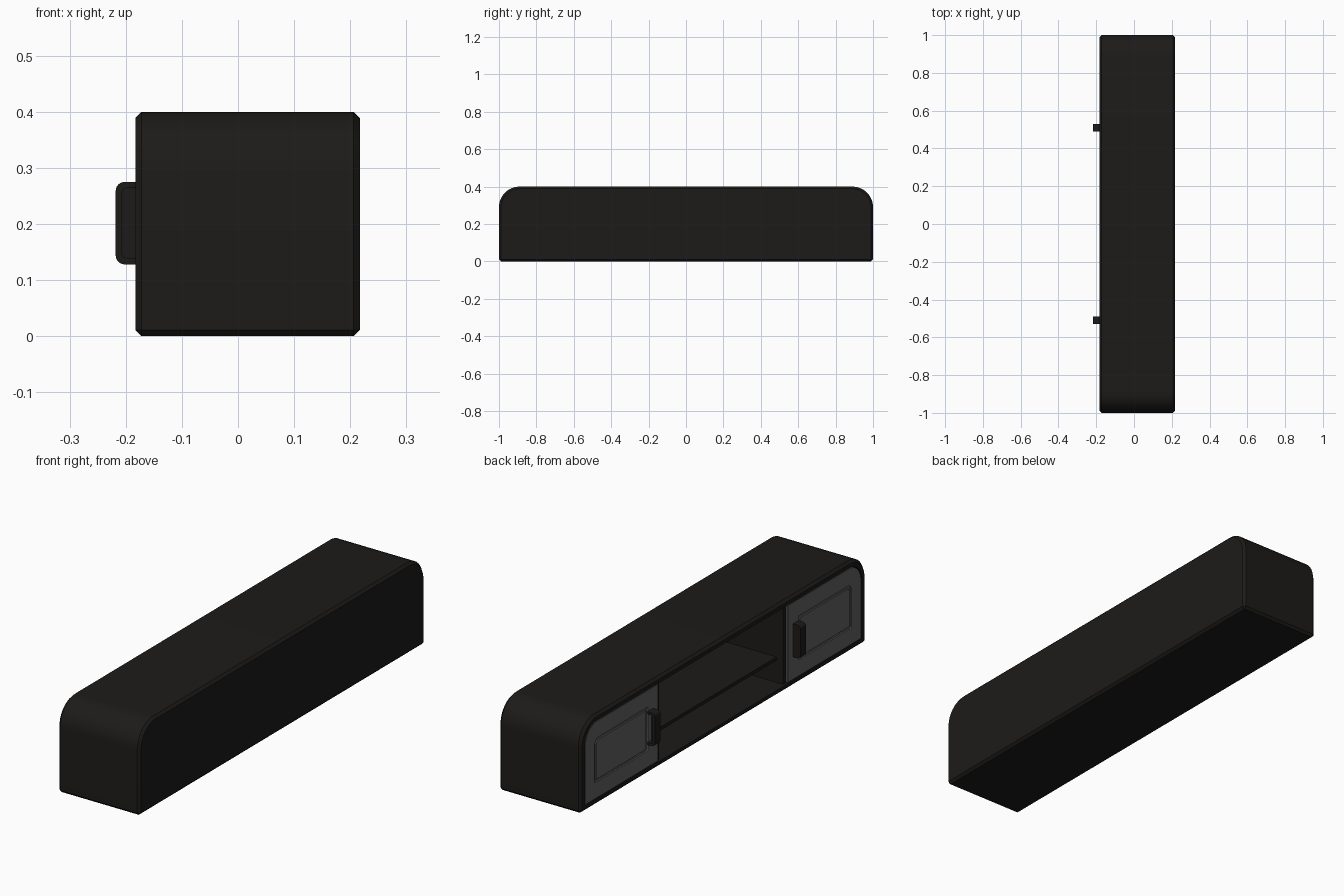
import bpy, bmesh
from math import pi, cos, sin, radians

if "Cube" in bpy.data.objects:
    bpy.data.objects.remove(bpy.data.objects["Cube"])


def material(name, c):
    m = bpy.data.materials.new(name)
    m.diffuse_color = (c[0], c[1], c[2], 1)
    m.use_nodes = True
    m.node_tree.nodes["Principled BSDF"].inputs["Base Color"].default_value = m.diffuse_color
    return m


BLACK = material("black_finish", (0.012, 0.011, 0.010))
GREY = material("grey_door", (0.12, 0.12, 0.12))


def rounded(a0, a1, b0, b1, bl=0, br=0, tr=0, tl=0, n=10):
    """Rectangle outline with one radius per corner."""
    pts = []
    for ca, cb, sa, sb, r, start in ((a0, b0, 1, 1, bl, pi), (a1, b0, -1, 1, br, 1.5 * pi),
                                     (a1, b1, -1, -1, tr, 0), (a0, b1, 1, -1, tl, pi / 2)):
        for i in range(n + 1 if r else 1):
            t = start + pi / 2 * i / n
            pts.append((ca + sa * r + r * cos(t), cb + sb * r + r * sin(t)))
    return pts


def prism(name, pts, d0, d1, axis='x', side=1, mat=BLACK, bevel=0):
    """Extrude an outline along x (points y,z) or along y (points x,z)."""
    bm = bmesh.new()
    put = (lambda p, d: (d, side * p[0], p[1])) if axis == 'x' else (lambda p, d: (p[0], side * d, p[1]))
    lo = [bm.verts.new(put(p, d0)) for p in pts]
    hi = [bm.verts.new(put(p, d1)) for p in pts]
    bm.faces.new(lo)
    bm.faces.new(hi)
    for i in range(len(pts)):
        j = (i + 1) % len(pts)
        bm.faces.new((lo[i], lo[j], hi[j], hi[i]))
    bmesh.ops.recalc_face_normals(bm, faces=bm.faces)
    if bevel:
        sharp = [e for e in bm.edges if e.calc_face_angle(0) > radians(40)]
        bmesh.ops.bevel(bm, geom=sharp, offset=bevel, segments=1, profile=0.5, affect='EDGES')
    me = bpy.data.meshes.new(name)
    bm.to_mesh(me)
    bm.free()
    me.materials.append(mat)
    ob = bpy.data.objects.new(name, me)
    bpy.context.collection.objects.link(ob)
    return ob


def select(ob):
    bpy.ops.object.select_all(action='DESELECT')
    ob.select_set(True)
    bpy.context.view_layer.objects.active = ob


def cut(ob, cutter):
    m = ob.modifiers.new("cut", 'BOOLEAN')
    m.operation, m.solver, m.object = 'DIFFERENCE', 'EXACT', cutter
    select(ob)
    bpy.ops.object.modifier_apply(modifier=m.name)
    bpy.data.objects.remove(cutter)


def smooth(ob):
    select(ob)
    bpy.ops.object.shade_smooth_by_angle(angle=radians(30))


FRONT, BACK = -0.183, 0.217

# cabinet shell with rounded upper corners, hollowed from the open side
body = prism("cabinet_body", rounded(-1, 1, 0, 0.4, tr=0.11, tl=0.11), FRONT, BACK, bevel=0.011)
cut(body, prism("cavity", rounded(-0.97, 0.97, 0.025, 0.372, tr=0.085, tl=0.085), -0.3, 0.2))
smooth(body)

# open middle shelf, set back from the front edge
prism("middle_shelf", rounded(-0.44, 0.44, 0.123, 0.138), -0.14, 0.202)

for side, label in ((1, "left"), (-1, "right")):
    # divider between the open bay and the cupboard
    prism(label + "_divider", rounded(0.435, 0.457, 0.02, 0.375), -0.172, 0.202, side=side)

    # door with a grooved panel
    door = prism(label + "_door", rounded(0.453, 0.967, 0.027, 0.37, tr=0.083),
                 -0.182, -0.162, side=side, mat=GREY, bevel=0.002)
    cut(door, prism("pocket", rounded(0.527, 0.9, 0.1, 0.295, 0.006, 0.006, 0.03, 0.006, n=6),
                    -0.2, -0.176, side=side, mat=GREY))
    smooth(door)
    panel = prism(label + "_door_panel", rounded(0.537, 0.89, 0.11, 0.285, 0.004, 0.004, 0.022, 0.004, n=6),
                  -0.182, -0.17, side=side, mat=GREY, bevel=0.002)
    smooth(panel)

    # cup handle, hollow towards the outer end of the cabinet
    handle = prism(label + "_handle", rounded(-0.218, -0.18, 0.128, 0.275, bl=0.016, tl=0.016, n=6),
                   0.49, 0.53, 'y', side)
    cut(handle, prism("hollow", rounded(-0.207, -0.15, 0.139, 0.264, bl=0.01, tl=0.01, n=6),
                      0.5, 0.6, 'y', side))
    smooth(handle)
